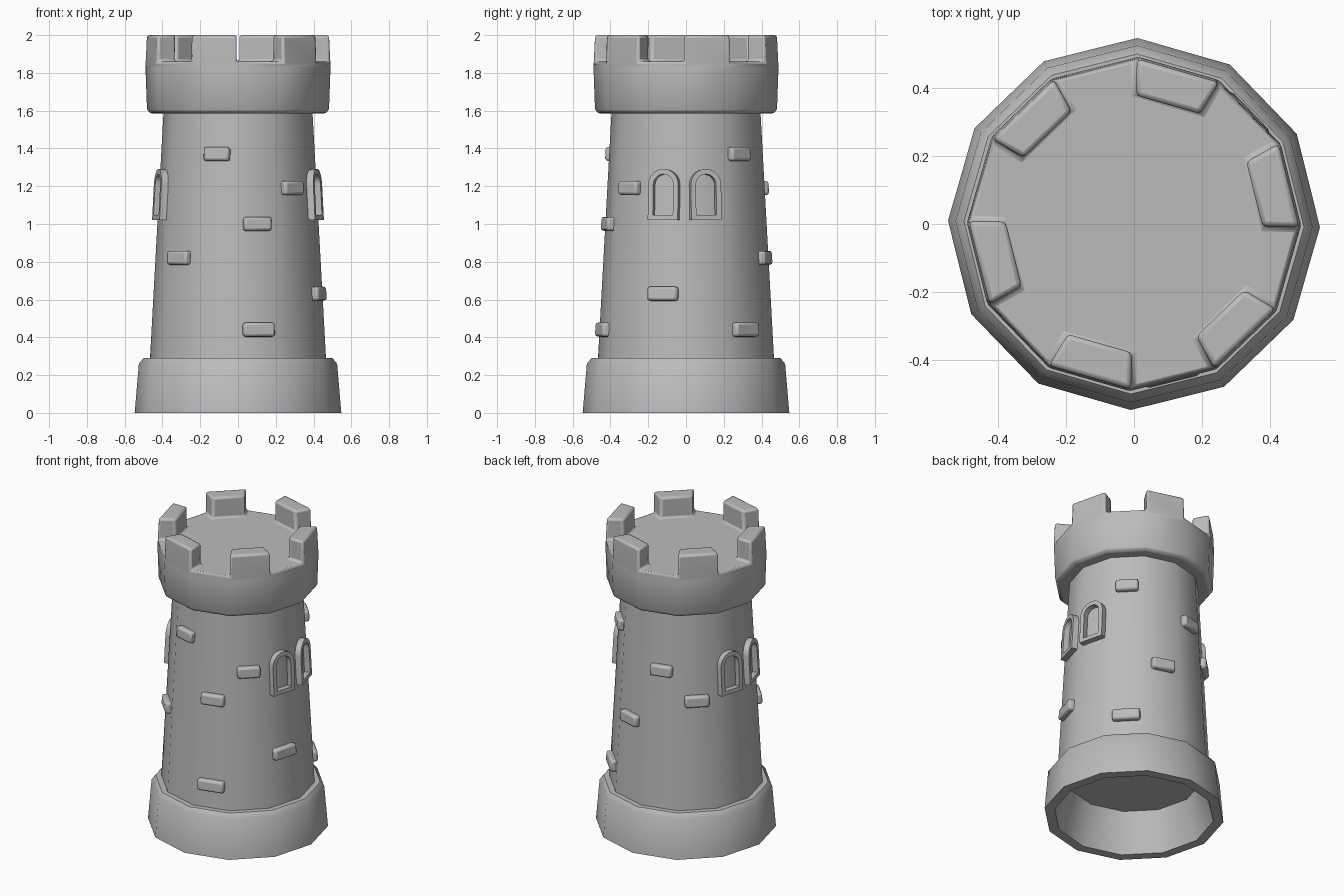
import bpy, bmesh, math
from mathutils import Matrix, Vector

if "Cube" in bpy.data.objects:
    bpy.data.objects.remove(bpy.data.objects["Cube"], do_unlink=True)

SIDES = 12
TURN = math.radians(-1)
STEP = math.tau / SIDES

stone = bpy.data.materials.new("grey_stone")
stone.use_nodes = True
colour = (0.5, 0.5, 0.5, 1)
stone.diffuse_color = colour
stone.node_tree.nodes["Principled BSDF"].inputs["Base Color"].default_value = colour


def finish(bm, name, matrix=Matrix(), bevel=0, sharp=40):
    """Turn a bmesh into a smooth-shaded stone object."""
    bmesh.ops.recalc_face_normals(bm, faces=bm.faces)
    mesh = bpy.data.meshes.new(name)
    bm.to_mesh(mesh)
    bm.free()
    mesh.materials.append(stone)
    mesh.shade_smooth()
    mesh.set_sharp_from_angle(angle=math.radians(sharp))
    obj = bpy.data.objects.new(name, mesh)
    bpy.context.collection.objects.link(obj)
    obj.matrix_world = matrix
    if bevel:
        mod = obj.modifiers.new("Bevel", "BEVEL")
        mod.width = bevel
        mod.segments = 2
        mod.limit_method = "ANGLE"
        mod.angle_limit = math.radians(40)
    return obj


def lathe(profile):
    """Twelve-sided solid from (radius, height) points, capped at both ends."""
    bm = bmesh.new()
    rings = [[bm.verts.new((r * math.cos(TURN + i * STEP), r * math.sin(TURN + i * STEP), z))
              for i in range(SIDES)] for r, z in profile]
    bands = []
    for a, b in zip(rings, rings[1:]):
        bands.append([bm.faces.new((a[i], a[(i + 1) % SIDES], b[(i + 1) % SIDES], b[i]))
                      for i in range(SIDES)])
    bm.faces.new(rings[0])
    bm.faces.new(rings[-1])
    return bm, bands


# Hollow plinth
bm, _ = lathe([(0.41, 0.26), (0.485, 0), (0.547, 0), (0.525, 0.26), (0.5, 0.29), (0.4, 0.29)])
finish(bm, "plinth")

# Tapered shaft
BOTTOM, TOP = (0.467, 0.27), (0.394, 1.6)
bm, _ = lathe([BOTTOM, TOP])
finish(bm, "shaft")

# Crown with merlons raised on every other side of its rim
bm, bands = lathe([(0.38, 1.585), (0.468, 1.585), (0.482, 1.61), (0.49, 1.83),
                   (0.489, 1.86), (0.38, 1.86)])
raised = bmesh.ops.extrude_discrete_faces(bm, faces=bands[-1][0::2])["faces"]
for face in raised:
    for v in face.verts:
        v.co = Vector((v.co.x * 0.993, v.co.y * 0.993, 2.0))
finish(bm, "battlement_crown", bevel=0.014)


# Frame on a shaft side: x points out of the wall, y runs along it
def on_wall(side, z):
    slope = (BOTTOM[0] - TOP[0]) / (TOP[1] - BOTTOM[1])
    inset = math.cos(STEP / 2)
    distance = (BOTTOM[0] - slope * (z - BOTTOM[1])) * inset
    return (Matrix.Rotation(TURN + (side + 0.5) * STEP, 4, "Z")
            @ Matrix.Translation((distance, 0, z))
            @ Matrix.Rotation(-math.atan(slope * inset), 4, "Y"))


# Protruding bricks: side, height, width
bricks = [(8, 1.37, 0.14), (1, 1.37, 0.14), (10, 1.19, 0.14), (3, 1.19, 0.14),
          (9, 1.0, 0.15), (4, 1.0, 0.15), (7, 0.82, 0.15), (2, 0.82, 0.15),
          (11, 0.63, 0.165), (9, 0.44, 0.17), (1, 0.44, 0.17)]
for side, z, width in bricks:
    bm = bmesh.new()
    bmesh.ops.create_cube(bm, size=1)
    bmesh.ops.scale(bm, vec=(0.07, width, 0.074), verts=bm.verts)
    finish(bm, "brick", on_wall(side, z), bevel=0.014)


# Arched window frames, a pair on each flank
def arch(half, sill, spring=0.1875, steps=10):
    curve = [(half * math.cos(math.pi * i / steps), spring + half * math.sin(math.pi * i / steps))
             for i in range(steps + 1)]
    return [(half, sill)] + curve + [(-half, sill)]


for side in (11, 0, 5, 6):
    bm = bmesh.new()
    outer = [bm.verts.new((-0.015, y, z)) for y, z in arch(0.0825, 0)]
    inner = [bm.verts.new((-0.015, y, z)) for y, z in arch(0.055, 0.026)]
    n = len(outer)
    for i in range(n):
        j = (i + 1) % n
        bm.faces.new((outer[i], outer[j], inner[j], inner[i]))
    front = bmesh.ops.extrude_face_region(bm, geom=bm.faces[:])["geom"]
    bmesh.ops.translate(bm, vec=(0.052, 0, 0),
                        verts=[g for g in front if isinstance(g, bmesh.types.BMVert)])
    finish(bm, "window_frame", on_wall(side, 1.02))
